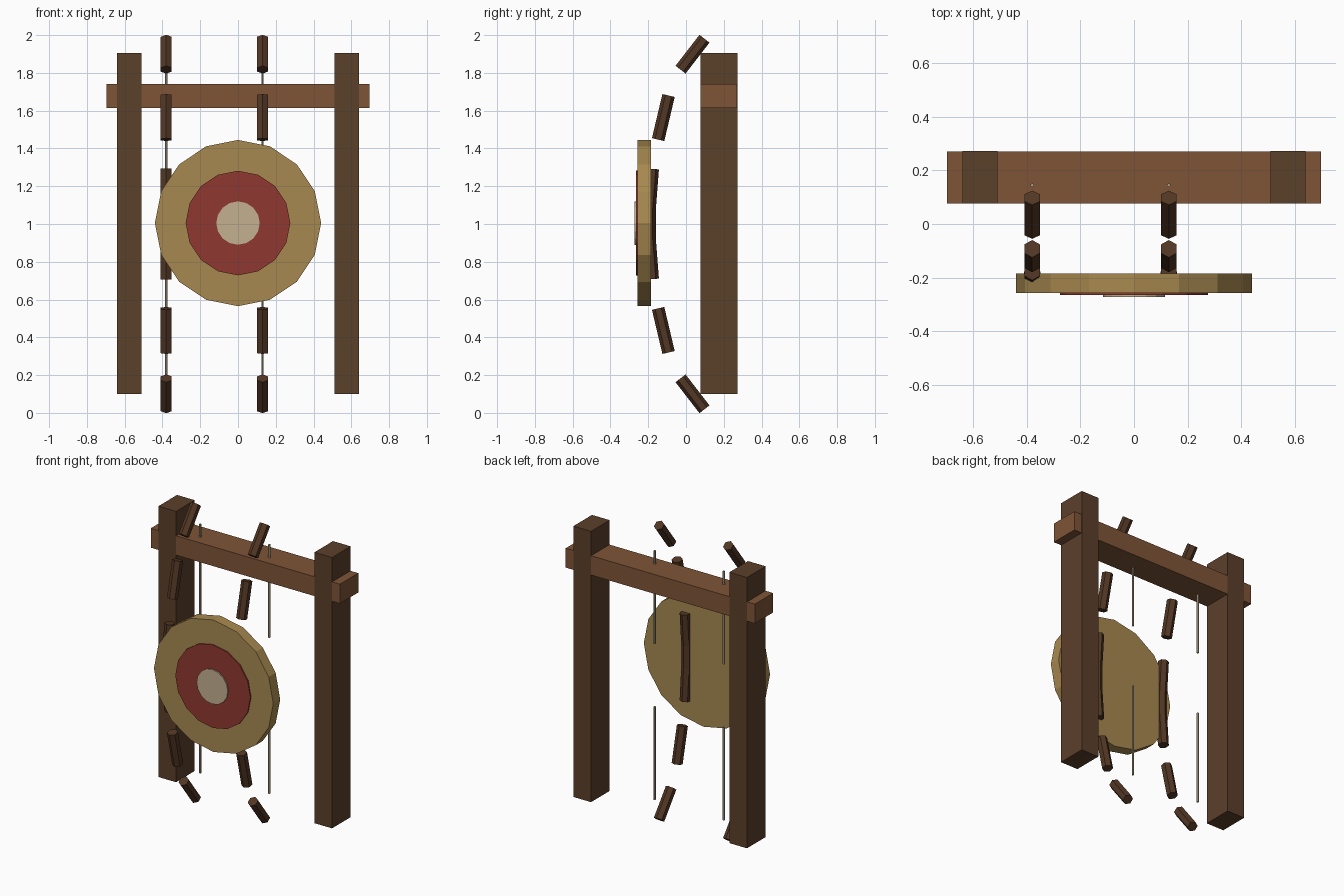
import bpy, math

if "Cube" in bpy.data.objects:
    bpy.data.objects.remove(bpy.data.objects["Cube"])


def material(name, rgb):
    m = bpy.data.materials.new(name)
    m.diffuse_color = (*rgb, 1)
    m.use_nodes = True
    m.node_tree.nodes["Principled BSDF"].inputs["Base Color"].default_value = m.diffuse_color
    return m


DARK = material("dark_wood", (0.105, 0.05, 0.023))
BEAM = material("beam_wood", (0.21, 0.09, 0.038))
BOW = material("bow_wood", (0.085, 0.038, 0.018))
STRAW = material("straw", (0.39, 0.25, 0.08))
RED = material("red_paint", (0.28, 0.04, 0.03))
CREAM = material("cream_paint", (0.55, 0.44, 0.28))
CORD = material("cord", (0.42, 0.36, 0.24))


def box(name, lo, hi, mat):
    bpy.ops.mesh.primitive_cube_add(
        size=1, location=[(a + b) / 2 for a, b in zip(lo, hi)])
    ob = bpy.context.object
    ob.name = name
    ob.scale = [b - a for a, b in zip(lo, hi)]
    ob.data.materials.append(mat)


def rod(name, centre, radius, length, mat, sides=6, tilt=0.0):
    # Prism along z with a corner facing y, tilted about x
    bpy.ops.mesh.primitive_cylinder_add(
        vertices=sides, radius=radius, depth=length, location=centre,
        rotation=(tilt, 0, 0))
    ob = bpy.context.object
    ob.name = name
    ob.data.materials.append(mat)


# Frame
for side, s in (("left", -1), ("right", 1)):
    x0, x1 = sorted((s * 0.51, s * 0.64))
    box(side + "_post", (x0, 0.076, 0.10), (x1, 0.272, 1.905), DARK)
box("cross_beam", (-0.697, 0.077, 1.613), (0.697, 0.271, 1.742), BEAM)

# Target: straw disc with painted rings
for name, r, y0, y1, mat in (("target_disc", 0.44, -0.257, -0.184, STRAW),
                             ("red_ring", 0.277, -0.265, -0.255, RED),
                             ("bullseye", 0.115, -0.272, -0.26, CREAM)):
    rod(name, (0, (y0 + y1) / 2, 1.005), r, y1 - y0, mat, 16, math.pi / 2)

# Two bows: limb pieces mirrored about z = 1, grip, and split string
LIMBS = ((0.0345, 0.899, 0.207, 37.7),
         (-0.12, 0.5635, 0.24, 13.3),
         (-0.186, 0.172, 0.24, 4.4))
for bow, x in (("left", -0.38), ("right", 0.13)):
    for half, s in (("upper", 1), ("lower", -1)):
        for i, (y, dz, length, deg) in enumerate(LIMBS):
            rod(f"{bow}_bow_{half}_limb_{i + 1}", (x, y, 1 + s * dz), 0.0335,
                length, BOW, tilt=-s * math.radians(deg))
        rod(f"{bow}_bow_{half}_string", (x, 0.145, 1 + s * 0.52), 0.007,
            0.62, CORD)
    rod(f"{bow}_bow_grip", (x, -0.195, 1), 0.035, 0.22, BOW)
